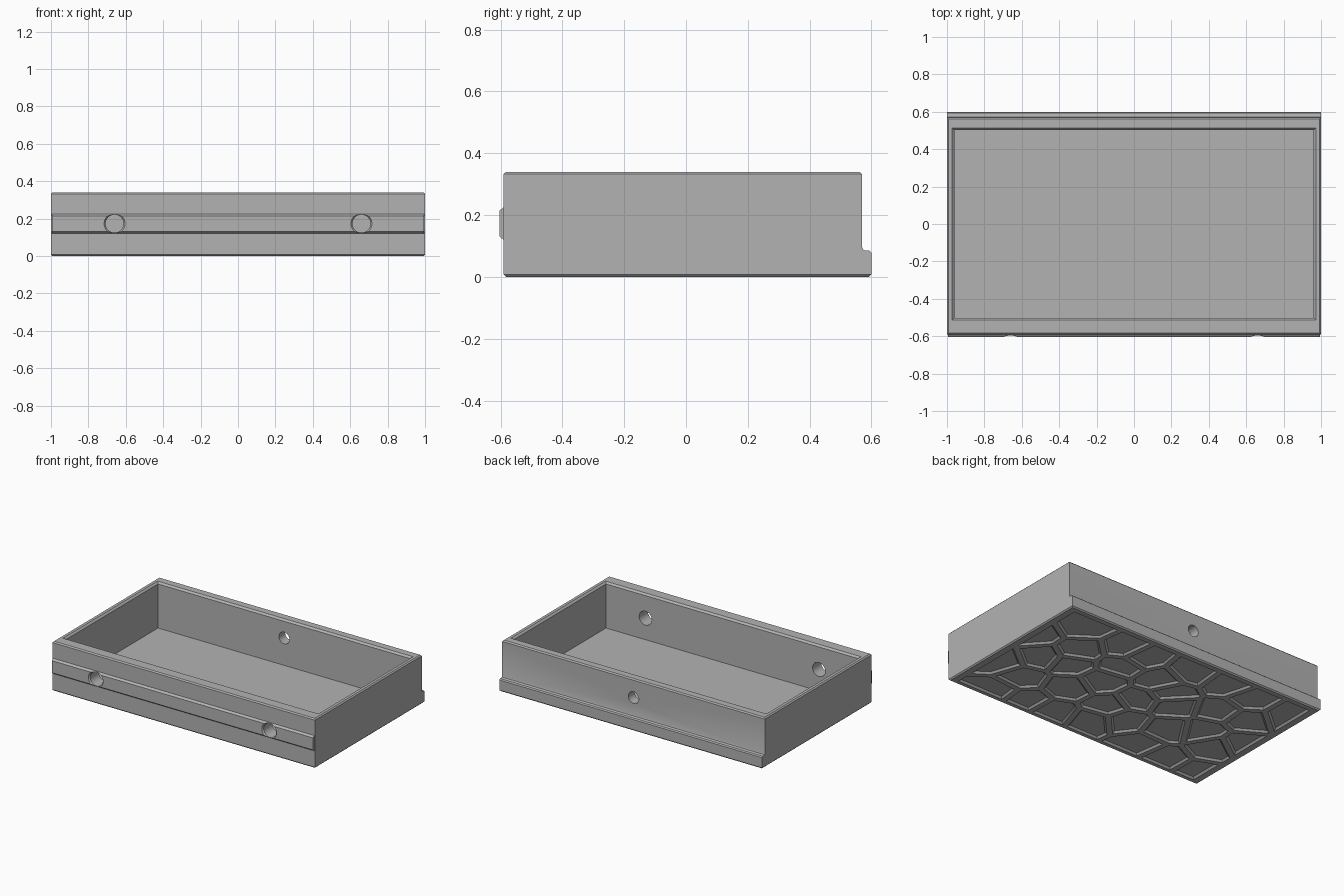
import bpy, bmesh, math, random
from mathutils import Vector

if "Cube" in bpy.data.objects:
    bpy.data.objects.remove(bpy.data.objects["Cube"], do_unlink=True)

grey = bpy.data.materials.new("plain grey")
grey.use_nodes = True
colour = (0.45, 0.45, 0.45, 1)
grey.diffuse_color = colour
grey.node_tree.nodes["Principled BSDF"].inputs["Base Color"].default_value = colour


def finish(name, bm, helper=False):
    bmesh.ops.recalc_face_normals(bm, faces=bm.faces)
    mesh = bpy.data.meshes.new(name)
    bm.to_mesh(mesh)
    bm.free()
    mesh.materials.append(grey)
    obj = bpy.data.objects.new(name, mesh)
    bpy.context.collection.objects.link(obj)
    if helper:
        obj.hide_render = True
        obj.hide_viewport = True
        obj.display_type = 'WIRE'
    return obj


def prism(profile, half):
    """Extrude a (y, z) profile along x."""
    bm = bmesh.new()
    face = bm.faces.new([bm.verts.new((-half, y, z)) for y, z in profile])
    new = bmesh.ops.extrude_face_region(bm, geom=[face])["geom"]
    bmesh.ops.translate(bm, vec=(2 * half, 0, 0),
                        verts=[v for v in new if isinstance(v, bmesh.types.BMVert)])
    return bm


def loft(bm, rings):
    """Closed solid through rings with equal point counts."""
    loops = [[bm.verts.new(p) for p in ring] for ring in rings]
    n = len(loops[0])
    for a, b in zip(loops, loops[1:]):
        for i in range(n):
            j = (i + 1) % n
            bm.faces.new((a[i], a[j], b[j], b[i]))
    bm.faces.new(loops[0])
    bm.faces.new(loops[-1])


def rect(x, y, z):
    return [(-x, -y, z), (x, -y, z), (x, y, z), (-x, y, z)]


def hole(bm, x, z, stations, sides=32):
    """Round cutter along y; stations are (y, radius)."""
    turn = [math.tau * i / sides for i in range(sides)]
    loft(bm, [[(x + r * math.cos(a), y, z + r * math.sin(a)) for a in turn]
              for y, r in stations])


def clip(poly, point, normal):
    """Keep the part of a flat polygon behind a line."""
    out = []
    for a, b in zip(poly, poly[1:] + poly[:1]):
        da, db = (a - point).dot(normal), (b - point).dot(normal)
        if da <= 0:
            out.append(a)
        if da * db < 0:
            out.append(a.lerp(b, da / (da - db)))
    return out


def boolean(obj, cutter, operation):
    mod = obj.modifiers.new(cutter.name, 'BOOLEAN')
    mod.object = cutter
    mod.operation = operation
    mod.solver = 'EXACT'


# Tray body with the low step along the back
H = 0.34
body_bm = prism([(-0.59, 0), (0.6, 0), (0.6, 0.078), (0.593, 0.085), (0.58, 0.085),
                 (0.573, 0.088), (0.57, 0.096), (0.57, H), (-0.59, H)], 1)
rim_edges = [e for e in body_bm.edges
             if all(v.co.z < 0.001 for v in e.verts) or all(v.co.z > H - 0.001 for v in e.verts)]
bmesh.ops.bevel(body_bm, geom=rim_edges, offset=0.008, segments=1, affect='EDGES')
tray = finish("tray_body", body_bm)

# Raised rail on the front
rail = finish("front_rail", prism([(-0.57, 0.12), (-0.59, 0.12), (-0.604, 0.131),
                                   (-0.604, 0.214), (-0.59, 0.225), (-0.57, 0.225)], 0.994), True)

# Open compartment with a chamfered mouth
bm = bmesh.new()
loft(bm, [rect(0.96, 0.502, 0.025), rect(0.96, 0.502, H - 0.012),
          rect(0.974, 0.516, H + 0.002), rect(0.974, 0.516, H + 0.05)])
compartment = finish("compartment_cutter", bm, True)

# Two countersunk front holes, one back hole
bm = bmesh.new()
for side in (-1, 1):
    hole(bm, side * 0.66, 0.173, [(-0.65, 0.058), (-0.604, 0.056), (-0.595, 0.048), (-0.45, 0.048)])
hole(bm, 0, 0.213, [(0.45, 0.04), (0.65, 0.04)])
holes = finish("hole_cutter", bm, True)

# Irregular cell pockets on the underside
random.seed(4)
cols, rows = 7, 5
seeds = []
for r in range(rows):
    for c in range(cols):
        shift = 0.25 if r % 2 else -0.25
        seeds.append(Vector((((c + 0.5 + shift + random.uniform(-0.3, 0.3)) / cols - 0.5) * 1.9,
                             ((r + 0.5 + random.uniform(-0.3, 0.3)) / rows - 0.5) * 1.12)))


def cell(seed, gap):
    x, y = 0.965 - gap, 0.575 - gap
    poly = [Vector(p[:2]) for p in rect(x, y, 0)]
    for other in seeds:
        if other is not seed and poly:
            n = (other - seed).normalized()
            poly = clip(poly, (seed + other) / 2 - n * gap, n)
    return poly


bm = bmesh.new()
for s in seeds:
    mouth, floor = cell(s, 0.012), cell(s, 0.03)
    if len(floor) < 3:
        continue
    points = [bm.verts.new((p.x, p.y, -0.006)) for p in mouth]
    points += [bm.verts.new((p.x, p.y, 0.012)) for p in floor]
    bmesh.ops.convex_hull(bm, input=points)
bmesh.ops.dissolve_limit(bm, angle_limit=0.01, verts=bm.verts, edges=bm.edges)
pockets = finish("underside_pocket_cutter", bm, True)

boolean(tray, rail, 'UNION')
for cutter in (compartment, holes, pockets):
    boolean(tray, cutter, 'DIFFERENCE')

# Apply the cuts, then drop the helpers
bpy.context.view_layer.objects.active = tray
tray.select_set(True)
for mod in list(tray.modifiers):
    bpy.ops.object.modifier_apply(modifier=mod.name)
for helper in (rail, compartment, holes, pockets):
    bpy.data.objects.remove(helper, do_unlink=True)
bpy.ops.object.shade_smooth_by_angle(angle=math.radians(25))
